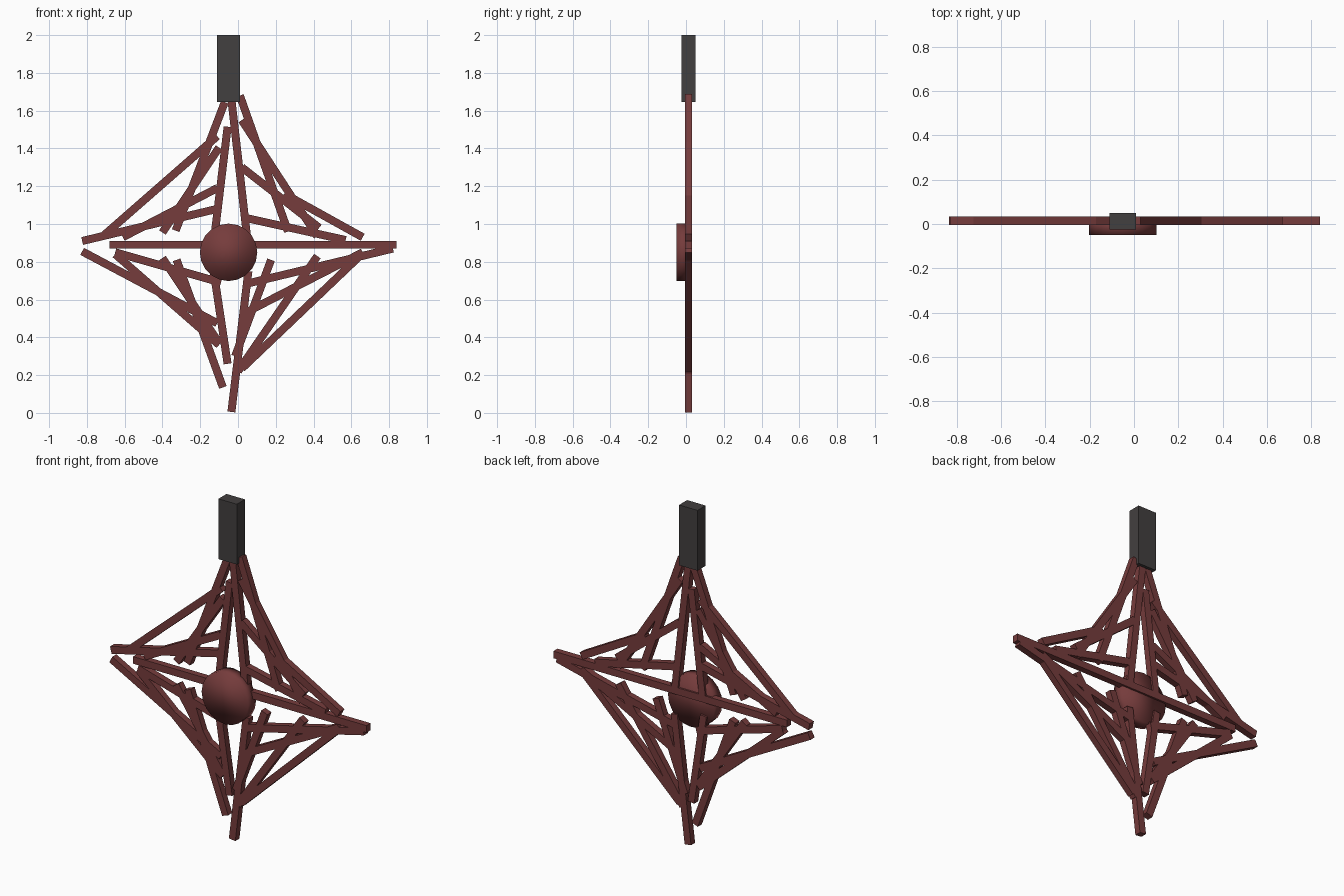
import bpy, math
from mathutils import Vector

if "Cube" in bpy.data.objects:
    bpy.data.objects.remove(bpy.data.objects["Cube"])


def material(name, color):
    m = bpy.data.materials.new(name)
    m.diffuse_color = (*color, 1)
    m.use_nodes = True
    m.node_tree.nodes["Principled BSDF"].inputs["Base Color"].default_value = m.diffuse_color
    return m


RED = material("dark_red", (0.18, 0.045, 0.045))
GREY = material("dark_grey", (0.055, 0.05, 0.05))


def box(name, center, size, mat, angle=0):
    bpy.ops.mesh.primitive_cube_add(size=1, location=center)
    o = bpy.context.object
    o.name = name
    o.scale = size
    o.rotation_euler = (0, angle, 0)
    o.data.materials.append(mat)
    return o


# Square rod between two (x, z) points in the flat frame plane
def rod(name, x1, z1, x2, z2, w=0.042):
    d = Vector((x2 - x1, z2 - z1))
    box(name, ((x1 + x2) / 2, 0.014, (z1 + z2) / 2), (d.length, 0.038, w),
        RED, -math.atan2(d.y, d.x))


# Handle block at the top
box("handle", (-0.05, 0.0125, 1.8225), (0.12, 0.075, 0.355), GREY)

# Round central boss
bpy.ops.mesh.primitive_cylinder_add(vertices=20, radius=0.152, depth=0.072,
                                    location=(-0.05, -0.014, 0.85),
                                    rotation=(math.pi / 2, 0, 0))
boss = bpy.context.object
boss.name = "center_boss"
boss.data.materials.append(RED)
bpy.ops.object.shade_smooth()

# Woven rods, grouped by quadrant
rods = {
    "cross_rod": [(-.68, .89, .84, .89)],
    "upper_left_rod": [
        (-.71, .94, -.11, 1.465), (-.825, .91, -.11, 1.08),
        (-.61, .93, -.11, 1.19), (-.40, .955, -.10, 1.405),
        (-.33, .965, -.07, 1.645), (-.055, 1.515, -.13, .89)],
    "upper_right_rod": [
        (-.035, 1.66, .055, .87), (.01, 1.68, .265, .96),
        (.02, 1.55, .42, .935), (.02, 1.30, .43, .98),
        (.245, 1.16, .66, .93), (.05, 1.03, .57, .915)],
    "lower_left_rod": [
        (-.825, .855, -.11, .475), (-.65, .85, -.09, .69),
        (-.65, .84, -.10, .36), (-.40, .82, -.10, .37),
        (-.325, .81, -.08, .135), (-.135, .79, -.055, .26)],
    "lower_right_rod": [
        (-.035, .005, .055, .75), (.175, .81, -.015, .30),
        (.42, .83, .0, .22), (.66, .85, .02, .52),
        (.82, .87, .05, .685), (.66, .845, .02, .235)],
}
for name, items in rods.items():
    for i, p in enumerate(items):
        rod(f"{name}_{i + 1}", *p)
